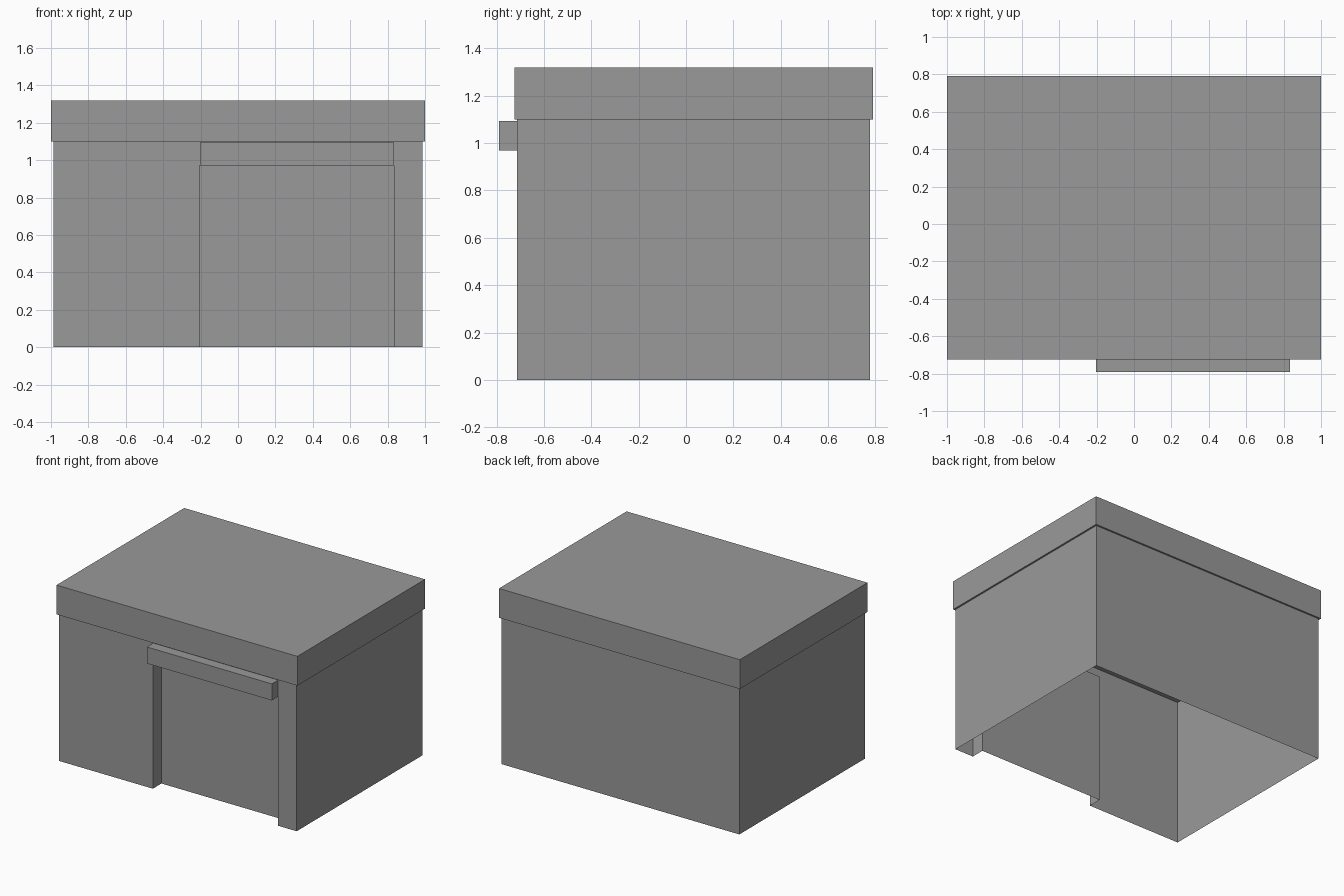
import bpy
import bmesh
from mathutils import Vector

cube = bpy.data.objects.get("Cube")
if cube:
    bpy.data.objects.remove(cube, do_unlink=True)

grey = bpy.data.materials.new("plain_grey")
grey.use_nodes = True
colour = (0.32, 0.32, 0.32, 1)
grey.diffuse_color = colour
grey.node_tree.nodes["Principled BSDF"].inputs["Base Color"].default_value = colour


def finish(name, bm):
    mesh = bpy.data.meshes.new(name)
    bm.to_mesh(mesh)
    bm.free()
    mesh.materials.append(grey)
    obj = bpy.data.objects.new(name, mesh)
    bpy.context.collection.objects.link(obj)


def box(name, low, high):
    low, high = Vector(low), Vector(high)
    bm = bmesh.new()
    bmesh.ops.create_cube(bm, size=1)
    for v in bm.verts:
        v.co = (low + high) / 2 + v.co * (high - low)
    finish(name, bm)


def add_walls(bm, outline, z0, z1):
    # Counter-clockwise plan outline raised into outward-facing walls
    for a, b in zip(outline, outline[1:] + outline[:1]):
        corners = [(*a, z0), (*b, z0), (*b, z1), (*a, z1)]
        bm.faces.new([bm.verts.new(c) for c in corners])


side, front, back = 0.987, -0.714, 0.777
door_l, door_r, door_y = -0.207, 0.834, -0.612
door_top, wall_top = 0.97, 1.1

# Thin walls, open underneath, with a recessed doorway in the front
before = [(-side, front), (door_l, front)]
after = [(door_r, front), (side, front), (side, back), (-side, back)]
recess = [(door_l, door_y), (door_r, door_y)]
bm = bmesh.new()
add_walls(bm, before + recess + after, 0, door_top)
add_walls(bm, before + after, door_top, wall_top)

# Soffit over the doorway, facing down
soffit = [(door_l, front), (door_l, door_y), (door_r, door_y), (door_r, front)]
bm.faces.new([bm.verts.new((x, y, door_top)) for x, y in soffit])
bmesh.ops.remove_doubles(bm, verts=bm.verts, dist=0.0001)
finish("walls", bm)

# Overhanging roof slab and the ledge above the doorway
box("roof", (-1, -0.724, wall_top), (1, 0.79, 1.32))
box("door_canopy", (-0.203, -0.79, door_top), (door_r, front, 1.094))
